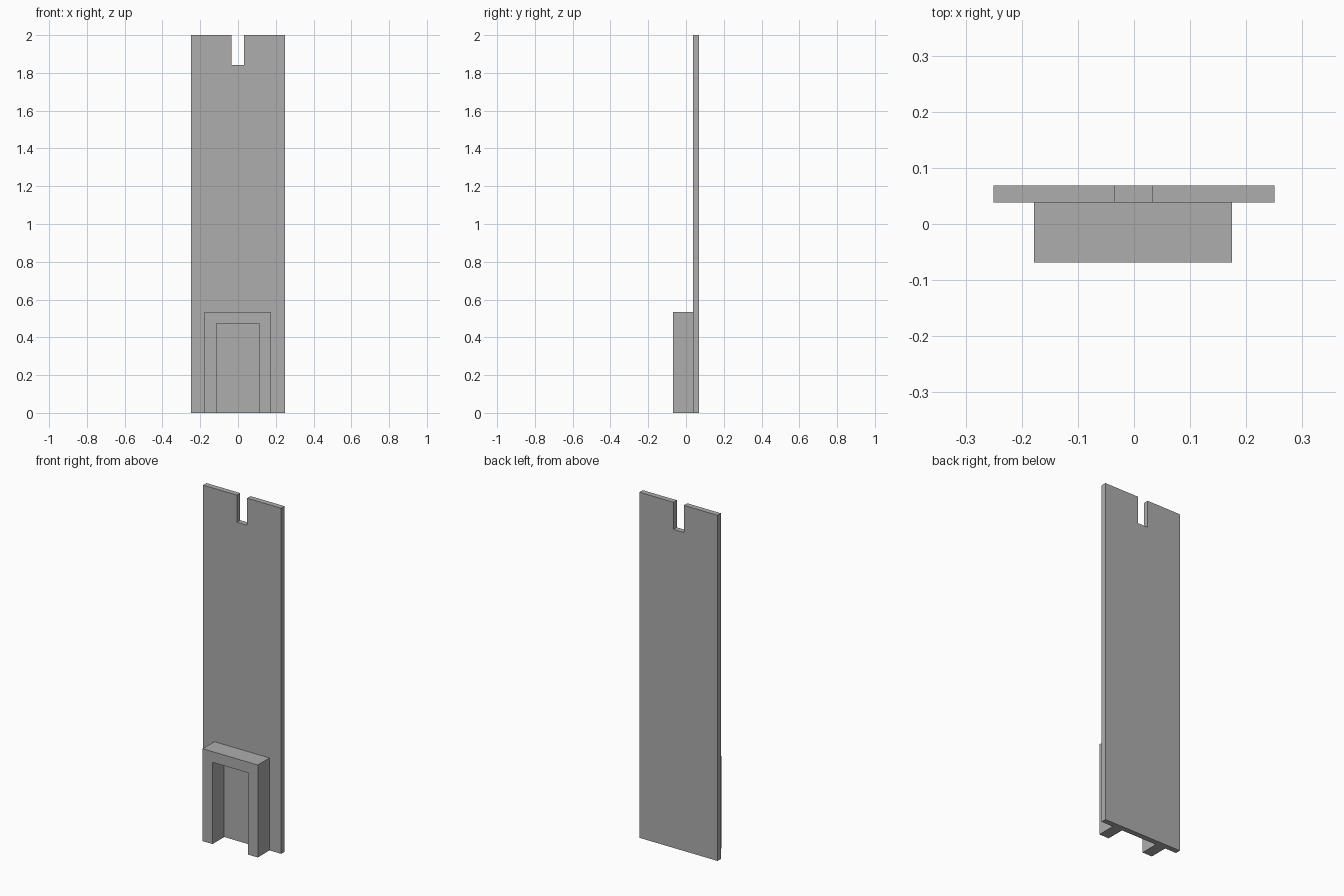
import bpy
import bmesh

cube = bpy.data.objects.get("Cube")
if cube:
    bpy.data.objects.remove(cube, do_unlink=True)

grey = bpy.data.materials.new("plain grey")
grey.use_nodes = True
colour = (0.42, 0.42, 0.42, 1)
grey.diffuse_color = colour
grey.node_tree.nodes["Principled BSDF"].inputs["Base Color"].default_value = colour


def extrude_profile(name, outline, front, back):
    """Extrude an x-z outline from the front y to the back y."""
    bm = bmesh.new()
    face = bm.faces.new([bm.verts.new((x, front, z)) for x, z in outline])
    result = bmesh.ops.extrude_face_region(bm, geom=[face])
    moved = [v for v in result["geom"] if isinstance(v, bmesh.types.BMVert)]
    bmesh.ops.translate(bm, verts=moved, vec=(0, back - front, 0))
    bmesh.ops.recalc_face_normals(bm, faces=bm.faces)
    mesh = bpy.data.meshes.new(name)
    bm.to_mesh(mesh)
    bm.free()
    mesh.materials.append(grey)
    obj = bpy.data.objects.new(name, mesh)
    bpy.context.collection.objects.link(obj)
    return obj


# Tall back plate with a slot in its top edge
extrude_profile("back_plate", [
    (-0.25, 0), (0.25, 0), (0.25, 2), (0.032, 2),
    (0.032, 1.843), (-0.034, 1.843), (-0.034, 2), (-0.25, 2),
], 0.038, 0.069)

# Arch-shaped frame standing against the foot of the plate
extrude_profile("front_frame", [
    (-0.178, 0), (-0.115, 0), (-0.115, 0.473), (0.112, 0.473),
    (0.112, 0), (0.175, 0), (0.175, 0.535), (-0.178, 0.535),
], -0.069, 0.038)
